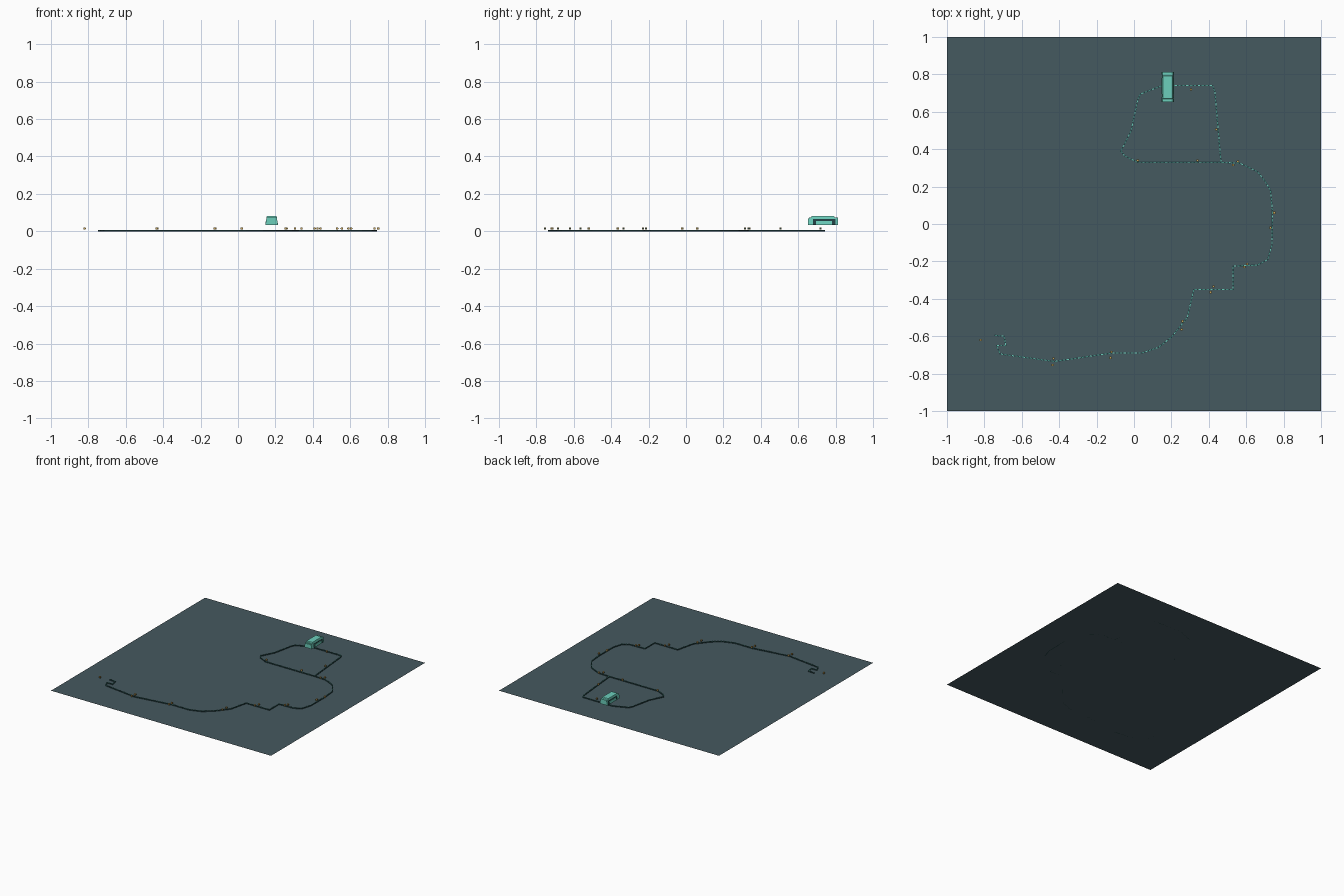
import bpy, bmesh, math
from mathutils import Vector, Matrix

if "Cube" in bpy.data.objects:
    bpy.data.objects.remove(bpy.data.objects["Cube"])


def material(name, rgb):
    m = bpy.data.materials.new(name)
    m.diffuse_color = (*rgb, 1)
    m.use_nodes = True
    m.node_tree.nodes["Principled BSDF"].inputs["Base Color"].default_value = m.diffuse_color
    return m


SLATE = material("slate ground", (0.060, 0.100, 0.115))
MINT = material("mint", (0.15, 0.62, 0.50))
TEAL = material("teal rail", (0.06, 0.28, 0.23))
DARK = material("dark teal", (0.015, 0.050, 0.055))
AMBER = material("amber", (0.60, 0.38, 0.10))


def finish(name, bm, *mats):
    bmesh.ops.recalc_face_normals(bm, faces=bm.faces)
    me = bpy.data.meshes.new(name)
    bm.to_mesh(me)
    bm.free()
    for m in mats:
        me.materials.append(m)
    ob = bpy.data.objects.new(name, me)
    bpy.context.collection.objects.link(ob)
    return ob


def add_box(bm, centre, size, angle=0, index=0):
    mat = (Matrix.Translation(centre) @ Matrix.Rotation(angle, 4, 'Z')
           @ Matrix.Diagonal((*size, 1)))
    verts = bmesh.ops.create_cube(bm, size=1, matrix=mat)["verts"]
    for f in {f for v in verts for f in v.link_faces}:
        f.material_index = index
    return verts


def tapered(bm, y0, y1, z0, z1, w0, w1, index=0, inset=0):
    """Block whose half width goes from w0 to w1, ends pulled in at the top."""
    verts = add_box(bm, (0.18, (y0 + y1) / 2, (z0 + z1) / 2),
                    (2, y1 - y0, z1 - z0), 0, index)
    for v in verts:
        side = 1 if v.co.x > 0.18 else -1
        top = v.co.z > (z0 + z1) / 2
        v.co.x = 0.18 + side * (w1 if top else w0)
        if top:
            v.co.y += inset if v.co.y < (y0 + y1) / 2 else -inset


# Ground sheet
bm = bmesh.new()
bmesh.ops.create_grid(bm, x_segments=1, y_segments=1, size=1)
finish("ground", bm, SLATE)

# Track routes: closed loop and long winding run
loop = [(.465, .33), (.02, .33), (-.05, .365), (-.07, .39), (-.015, .5),
        (.02, .665), (.035, .695), (.15, .74), (.42, .74), (.432, .71),
        (.465, .33)]
run = [(.465, .33), (.565, .325), (.61, .305), (.66, .28), (.70, .23),
       (.73, .18), (.74, .07), (.738, -.11), (.715, -.19), (.66, -.22),
       (.53, -.225), (.53, -.35), (.32, -.35), (.285, -.5), (.2, -.605),
       (.13, -.66), (.04, -.69), (-.12, -.69), (-.425, -.735),
       (-.715, -.695), (-.735, -.65), (-.685, -.65), (-.695, -.6),
       (-.745, -.595)]


def track(name, points):
    """Low dark bed with short mint and teal strips along its top."""
    bm = bmesh.new()
    count = 0
    for a, b in zip(points, points[1:]):
        a, b = Vector((*a, 0)), Vector((*b, 0))
        d = b - a
        angle = math.atan2(d.y, d.x)
        mid = (a + b) / 2
        add_box(bm, (mid.x, mid.y, 0.003), (d.length + .004, .007, .006), angle, 0)
        n = max(1, round(d.length / 0.02))
        for i in range(n):
            p = a + d * ((i + 0.5) / n)
            count += 1
            add_box(bm, (p.x, p.y, 0.006), (d.length / n * 0.6, .005, .004),
                    angle, 1 + (count % 3 == 0))
    finish(name, bm, DARK, TEAL, MINT)


track("loop_track", loop)
track("winding_track", run)

# Small amber marker posts beside the track
markers = [(-.82, -.62), (-.435, -.755), (-.43, -.72), (-.12, -.685),
           (-.125, -.715), (.255, -.565), (.26, -.52), (.41, -.365),
           (.425, -.335), (.59, -.23), (.605, -.215), (.73, -.02),
           (.75, .06), (.555, .335), (.53, .315), (.34, .34), (.02, .34),
           (.44, .505), (.305, .72)]
for x, y in markers:
    bm = bmesh.new()
    add_box(bm, (x, y, 0.015), (.011, .011, .013))
    add_box(bm, (x, y, 0.015), (.012, .005, .005), 0, 1)
    finish("marker", bm, AMBER, DARK)

# Raised cabin: tapered core, mint ends, side panels and roof
bm = bmesh.new()
tapered(bm, .665, .805, .033, .070, .031, .026, 0)
finish("cabin_core", bm, DARK)

bm = bmesh.new()
tapered(bm, .652, .680, .034, .068, .034, .028)
tapered(bm, .800, .813, .034, .068, .034, .028)
finish("cabin_ends", bm, MINT)

bm = bmesh.new()
tapered(bm, .695, .780, .034, .056, .034, .031)
finish("cabin_side_panels", bm, MINT)

bm = bmesh.new()
tapered(bm, .658, .813, .066, .074, .029, .028)
tapered(bm, .668, .795, .074, .081, .028, .026, 0, .004)
finish("cabin_roof", bm, MINT)
